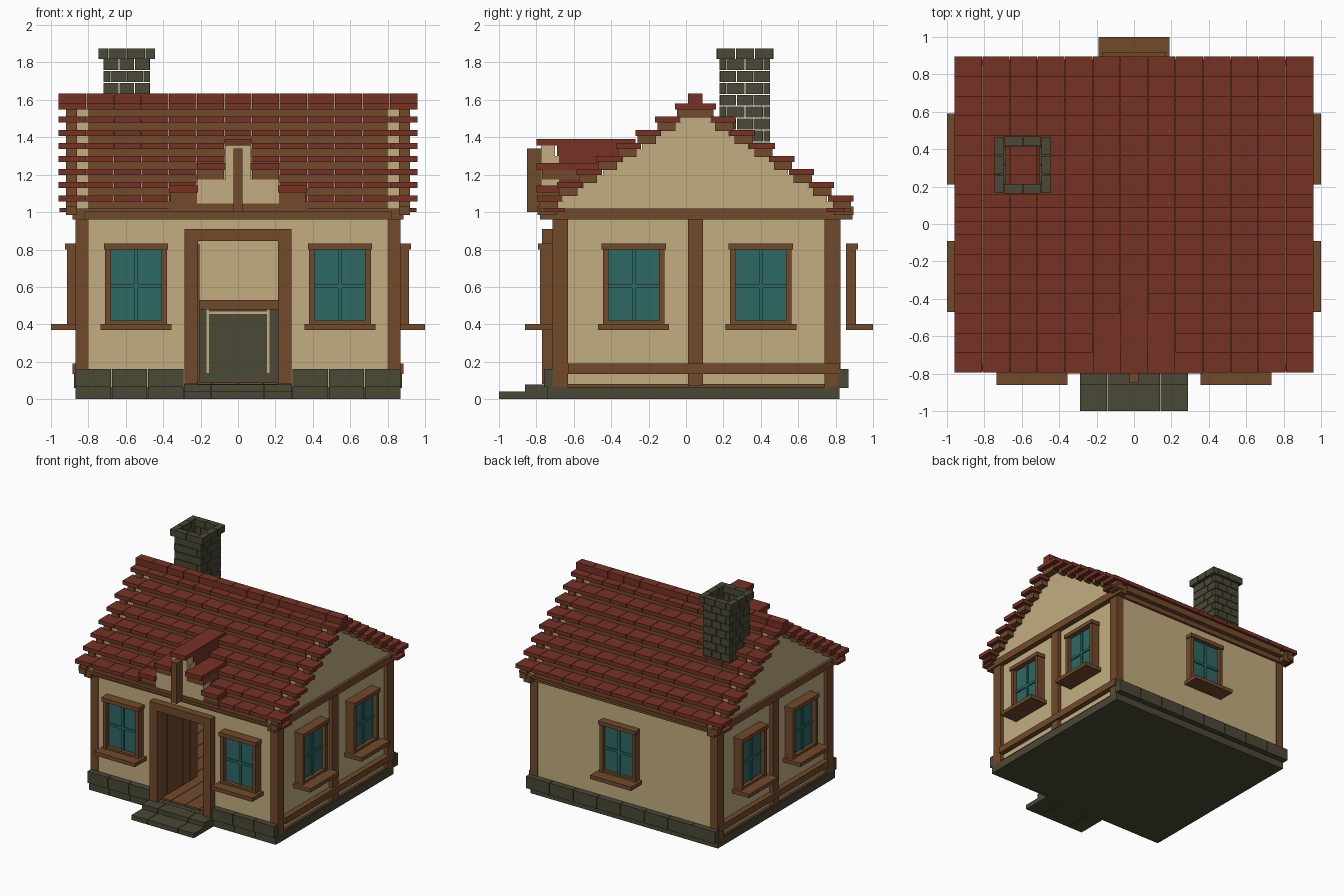
import bpy, bmesh

def mat(name, c):
    m = bpy.data.materials.new(name)
    m.diffuse_color = (*c, 1)
    return m

PLASTER = mat("cream plaster", (0.54, 0.42, 0.216))
RED = mat("red tile", (0.181, 0.032, 0.018))
WOOD = mat("brown wood", (0.165, 0.069, 0.025))
STONE = mat("grey stone", (0.069, 0.065, 0.037))
GLASS = mat("teal glass", (0.026, 0.138, 0.124))

def boxes(name, material, items):
    """One object made of boxes (x0, x1, y0, y1, z0, z1)."""
    bm = bmesh.new()
    for x0, x1, y0, y1, z0, z1 in items:
        v = [bm.verts.new((x, y, z)) for x in (x0, x1) for y in (y0, y1) for z in (z0, z1)]
        for f in ((0, 1, 3, 2), (4, 6, 7, 5), (0, 4, 5, 1), (2, 3, 7, 6), (0, 2, 6, 4), (1, 5, 7, 3)):
            bm.faces.new([v[i] for i in f])
    bmesh.ops.recalc_face_normals(bm, faces=bm.faces)
    me = bpy.data.meshes.new(name)
    bm.to_mesh(me)
    bm.free()
    me.materials.append(material)
    ob = bpy.data.objects.new(name, me)
    bpy.context.collection.objects.link(ob)
    return ob

def mx(items):
    """Add copies mirrored across x."""
    return items + [(-b[1], -b[0], *b[2:]) for b in items]

def split_x(x0, x1, n, gap, rest):
    """Run of n blocks along x with thin seams."""
    w = (x1 - x0) / n
    return [(x0 + i * w + gap / 2, x0 + (i + 1) * w - gap / 2, *rest) for i in range(n)]

# Foundation, stone plinth and steps
boxes("foundation", STONE, [(-0.87, 0.87, -0.71, 0.82, 0, 0.065), (-0.29, 0.29, -0.75, -0.71, 0, 0.08)])
plinth = []
for z0, z1, off in ((0, 0.065, -0.02), (0.065, 0.16, 0)):
    for s in (-1, 1):
        a, b = sorted((s * 0.29, s * 0.87))
        plinth += split_x(a, b, 3, 0.004, (-0.76 - off, -0.70, z0, z1))
plinth += split_x(-0.88, 0.88, 8, 0.004, (0.815, 0.87, 0.06, 0.16))
boxes("stone_plinth", STONE, plinth)
steps = []
for a, b in ((-0.29, -0.145), (-0.141, 0.138), (0.142, 0.29)):
    steps += [(a, b, -1.0, -0.86, 0, 0.04), (a, b, -0.86, -0.74, 0, 0.078)]
boxes("front_steps", STONE, steps)

# Plaster walls with a doorway
boxes("walls", PLASTER, mx([(0.78, 0.84, -0.70, 0.81, 0.065, 1.0), (0.22, 0.81, -0.71, -0.65, 0.065, 1.0)])
      + [(-0.22, 0.22, -0.71, -0.65, 0.86, 1.0), (-0.84, 0.84, 0.76, 0.82, 0.065, 1.0)])
boxes("floor", WOOD, split_x(-0.79, 0.79, 12, 0.004, (-0.70, 0.77, 0.06, 0.09)))
boxes("ceiling", WOOD, [(-0.80, 0.80, -0.68, 0.80, 0.985, 1.0)])

# Timber framing
boxes("corner_posts", WOOD, mx([(0.80, 0.87, -0.715, -0.63, 0.065, 1.0), (0.80, 0.87, 0.74, 0.825, 0.065, 1.0)]))
boxes("side_timbers", WOOD, mx([
    (0.83, 0.87, 0.01, 0.09, 0.07, 0.97), (0.83, 0.885, -0.63, 0.82, 0.135, 0.19),
    (0.83, 0.86, -0.70, 0.81, 0.065, 0.08), (0.82, 0.885, -0.78, 0.89, 0.96, 1.02)]))
boxes("eave_beams", WOOD, [(-0.88, 0.88, -0.73, -0.69, 0.96, 1.0), (-0.93, 0.93, -0.785, -0.69, 1.0, 1.02),
                           (-0.88, 0.88, 0.80, 0.84, 0.96, 1.0), (-0.93, 0.93, 0.80, 0.88, 1.0, 1.02)])

# Door frame, open door leaf and hearth inside
boxes("door_frame", WOOD, mx([(0.215, 0.285, -0.77, -0.64, 0.08, 0.91)]) + [(-0.22, 0.22, -0.77, -0.64, 0.845, 0.91)])
boxes("door_leaf", WOOD, [(-0.222, -0.205, -0.64 + i * 0.1, -0.545 + i * 0.1, 0.1, 0.83) for i in range(4)])
boxes("hearth_stone", STONE, [(-0.26, 0.26, 0.60, 0.77, 0.08, 0.48)])
boxes("hearth_mantel", WOOD, [(-0.30, 0.30, 0.57, 0.77, 0.48, 0.53)])
boxes("hearth_trim", PLASTER, mx([(0.155, 0.168, 0.594, 0.61, 0.14, 0.48)]) + [(-0.16, 0.16, 0.594, 0.61, 0.455, 0.47)])

# Windows: u runs along the wall, d is the distance outward from the centre
def window(name, side, c, d0, d1, dg, ds):
    def m(u0, u1, a, b, z0, z1):
        if side == "front":
            return (c + u0, c + u1, -b, -a, z0, z1)
        if side == "back":
            return (c + u0, c + u1, a, b, z0, z1)
        if side == "right":
            return (a, b, c + u0, c + u1, z0, z1)
        return (-b, -a, c + u0, c + u1, z0, z1)
    boxes(name + "_frame", WOOD, [
        m(-0.165, -0.135, d0, d1 - 0.01, 0.40, 0.81), m(0.135, 0.165, d0, d1 - 0.01, 0.40, 0.81),
        m(-0.172, 0.172, d0, d1, 0.80, 0.833), m(-0.135, 0.135, d0, d1 - 0.015, 0.40, 0.42)])
    boxes(name + "_sill", WOOD, [m(-0.19, 0.19, d0, ds, 0.37, 0.402)])
    boxes(name + "_glass", GLASS, [
        m(-0.137, 0.137, dg, dg + 0.008, 0.415, 0.805),
        m(-0.01, 0.01, dg, dg + 0.018, 0.415, 0.805), m(-0.137, 0.137, dg, dg + 0.018, 0.595, 0.615)])

for s, n in ((-1, "left"), (1, "right")):
    window("front_window_" + n, "front", s * 0.545, 0.70, 0.79, 0.735, 0.86)
    window(n + "_window_front", n, -0.28, 0.835, 0.925, 0.872, 1.0)
    window(n + "_window_rear", n, 0.40, 0.835, 0.925, 0.872, 1.0)
window("back_window", "back", 0.0, 0.855, 0.92, 0.875, 1.0)

# Stepped main roof: tile rows, battens, bargeboards and gable infill
CY = 0.05
def half(k):
    return 0.11 + 0.105 * k
def span(s, a, b):
    return tuple(sorted((CY + s * a, CY + s * b)))
tiles, battens, barge, gable = [], [], [], []
for k in range(8):
    top = 1.58 - 0.07 * k
    inner = 0 if k == 0 else half(k - 1) - 0.03
    for s in (-1, 1):
        y = span(s, inner, half(k))
        if k == 7 and s == -1:
            for a, b in ((-0.96, -0.37), (0.37, 0.96)):
                tiles += split_x(a, b, 4, 0.003, (*y, top - 0.032, top))
        else:
            tiles += split_x(-0.96, 0.96, 13, 0.003, (*y, top - 0.032, top))
        lo = max(0, half(k) - 0.16)
        battens.append((-0.80, 0.80, *span(s, lo, half(k) - 0.022), top - 0.072, top - 0.032))
        barge += mx([(0.86, 0.92, *span(s, max(0, half(k) - 0.11), half(k) - 0.012), top - 0.075, top - 0.032)])
    h = min(half(k) - 0.035, 0.80)
    gable += mx([(0.79, 0.862, CY - h, CY + h, max(1.0, top - 0.102), top - 0.032)])
barge += mx([(0.86, 0.92, *span(s, 0.74, 0.845), 0.985, 1.03) for s in (-1, 1)])
tiles += split_x(-0.96, 0.96, 13, 0.003, (0.012, 0.088, 1.58, 1.635))
boxes("roof_tiles", RED, tiles)
boxes("eave_tile_ends", RED, mx([(0.90, 0.955, *span(s, 0.70, 0.80), 1.0, 1.022) for s in (-1, 1)]))
boxes("roof_battens", WOOD, battens)
boxes("bargeboards", WOOD, barge)
boxes("gable_infill", PLASTER, gable)

# Small stepped gable above the door
boxes("porch_gable_wall", PLASTER, [(-0.07, 0.07, -0.775, -0.70, 1.02, 1.36), (-0.22, 0.22, -0.775, -0.68, 1.04, 1.175),
                                    (-0.075, 0.075, -0.74, -0.68, 1.17, 1.3)])
boxes("porch_gable_tiles", RED, [(-0.072, 0.072, -0.80, -0.27, 1.355, 1.392)] + mx([
    (0.068, 0.22, -0.80, -0.46, 1.225, 1.262), (0.215, 0.37, -0.80, -0.64, 1.105, 1.142),
    (0.055, 0.07, -0.69, -0.30, 1.25, 1.36), (0.205, 0.218, -0.69, -0.50, 1.13, 1.23)]))
boxes("porch_gable_battens", WOOD, mx([(0.075, 0.22, -0.77, -0.50, 1.175, 1.226), (0.22, 0.36, -0.77, -0.66, 1.055, 1.106)])
      + [(-0.37, 0.37, -0.78, -0.69, 1.015, 1.045)])
boxes("porch_gable_post", WOOD, [(-0.025, 0.025, -0.85, -0.77, 1.0, 1.34)])

# Hollow brick chimney
X, Y = -0.595, 0.315
def ring(hx, hy, t, z0, z1, flip):
    a = t if flip else 0
    b = 0 if flip else t
    out = []
    for s in (-1, 1):
        x0, x1 = sorted((X + s * hx, X + s * (hx - t)))
        y0, y1 = sorted((Y + s * hy, Y + s * (hy - t)))
        out += split_x(X - hx + b, X + hx - b, 2 + flip, 0.004, (y0, y1, z0, z1))
        w = (hy - a) * 2 / (3 - flip)
        out += [(x0, x1, Y - hy + a + i * w + 0.002, Y - hy + a + (i + 1) * w - 0.002, z0, z1) for i in range(3 - flip)]
    return out
bricks = []
for i in range(8):
    z = 1.315 + i * 0.0635
    bricks += ring(0.125, 0.135, 0.035, z, z + 0.058, i % 2)
boxes("chimney_bricks", STONE, bricks)
boxes("chimney_cap", STONE, ring(0.15, 0.152, 0.05, 1.82, 1.875, 0))
